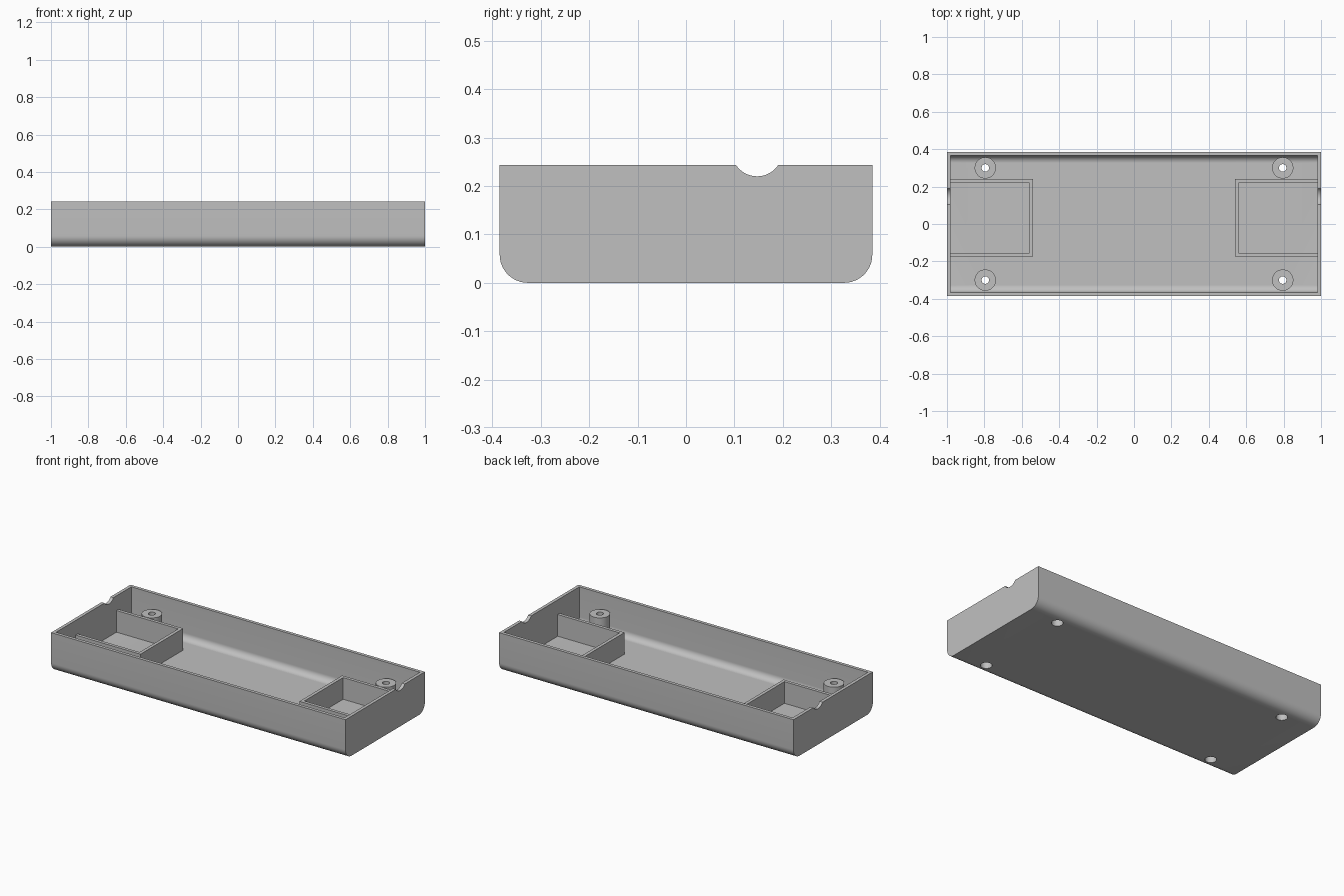
import bpy, bmesh
from math import sin, cos, pi, radians
from mathutils import Matrix, Vector

cube = bpy.data.objects.get("Cube")
if cube:
    bpy.data.objects.remove(cube)

HALF_X, HALF_Y, HEIGHT = 1.0, 0.385, 0.243
WALL, FLOOR, FILLET = 0.02, 0.02, 0.058
INNER_TOP = 0.153
HOLE_X, HOLE_Y, BORE = 0.795, 0.30, 0.032

grey = bpy.data.materials.new("light grey plastic")
grey.use_nodes = True
colour = (0.53, 0.53, 0.53, 1)
grey.diffuse_color = colour
grey.node_tree.nodes["Principled BSDF"].inputs["Base Color"].default_value = colour


def finish(name, bm):
    bmesh.ops.recalc_face_normals(bm, faces=bm.faces)
    mesh = bpy.data.meshes.new(name)
    bm.to_mesh(mesh)
    bm.free()
    mesh.materials.append(grey)
    obj = bpy.data.objects.new(name, mesh)
    bpy.context.collection.objects.link(obj)
    return obj


def prism(name, points, sweep):
    """Extrude a closed polygon of 3D points along a vector."""
    bm = bmesh.new()
    face = bm.faces.new([bm.verts.new(p) for p in points])
    result = bmesh.ops.extrude_face_region(bm, geom=[face])
    moved = [v for v in result["geom"] if isinstance(v, bmesh.types.BMVert)]
    bmesh.ops.translate(bm, verts=moved, vec=sweep)
    return finish(name, bm)


def trough(name, half_x, half_y, bottom, top, radius, steps=12):
    """Bar along x whose two lower long edges are rounded."""
    outline = [(-half_y, top)]
    for side in (-1, 1):
        for i in range(steps + 1):
            a = pi / 2 * (i if side < 0 else steps - i) / steps
            outline.append((side * (half_y - radius + radius * cos(a)),
                            bottom + radius - radius * sin(a)))
    outline.append((half_y, top))
    return prism(name, [(-half_x, y, z) for y, z in outline], (2 * half_x, 0, 0))


def cylinder(name, radius, depth, matrix):
    bm = bmesh.new()
    bmesh.ops.create_cone(bm, cap_ends=True, segments=48, radius1=radius,
                          radius2=radius, depth=depth, matrix=matrix)
    return finish(name, bm)


def cut(target, cutter):
    mod = target.modifiers.new("cut", "BOOLEAN")
    mod.operation, mod.solver, mod.object = "DIFFERENCE", "EXACT", cutter
    bpy.context.view_layer.objects.active = target
    bpy.ops.object.modifier_apply(modifier=mod.name)
    bpy.data.objects.remove(cutter)


# Tray shell with rounded long edges
tray = trough("tray_shell", HALF_X, HALF_Y, 0, HEIGHT, FILLET)
cut(tray, trough("cavity", HALF_X - WALL, HALF_Y - WALL, FLOOR, HEIGHT + 0.1,
                 FILLET - WALL))

# Cable notch through both end walls
cut(tray, cylinder("notch", 0.0526, 3, Matrix.Translation((0, 0.147, 0.2726))
                   @ Matrix.Rotation(pi / 2, 4, "Y")))

parts = [tray]
for sx, x_name in ((-1, "right"), (1, "left")):
    # Three-sided compartment against the end wall
    end, out, back, front = 0.985, 0.54, 0.24, -0.175
    u_shape = [(end, back), (out, back), (out, front), (end, front),
               (end, front + WALL), (out + WALL, front + WALL),
               (out + WALL, back - WALL), (end, back - WALL)]
    parts.append(prism(x_name + "_compartment_walls",
                       [(sx * x, y, FLOOR - 0.005) for x, y in u_shape],
                       (0, 0, INNER_TOP - FLOOR + 0.005)))

    for sy, y_name in ((-1, "front"), (1, "back")):
        # Screw hole in the floor
        place = Matrix.Translation((sx * HOLE_X, sy * HOLE_Y, 0))
        cut(tray, cylinder("screw_hole", BORE, 0.1, place))

        # Hollow boss with a wide bore below and a narrow hole on top
        bm = bmesh.new()
        profile = [(0.057, FLOOR), (0.057, INNER_TOP), (0.02, INNER_TOP),
                   (0.02, 0.1), (BORE, 0.1), (BORE, FLOOR)]
        verts = [bm.verts.new((r, 0, z)) for r, z in profile]
        edges = [bm.edges.new(pair) for pair in zip(verts, verts[1:])]
        bmesh.ops.spin(bm, geom=verts + edges, cent=(0, 0, 0), axis=(0, 0, 1),
                       angle=2 * pi, steps=48)
        bmesh.ops.remove_doubles(bm, verts=bm.verts, dist=0.0001)
        bmesh.ops.transform(bm, matrix=place, verts=bm.verts)
        parts.append(finish(f"{y_name}_{x_name}_screw_boss", bm))

# Smooth the rounded surfaces, keep corners sharp
bpy.ops.object.select_all(action="DESELECT")
for part in parts:
    part.select_set(True)
bpy.context.view_layer.objects.active = tray
bpy.ops.object.shade_smooth_by_angle(angle=radians(30))
